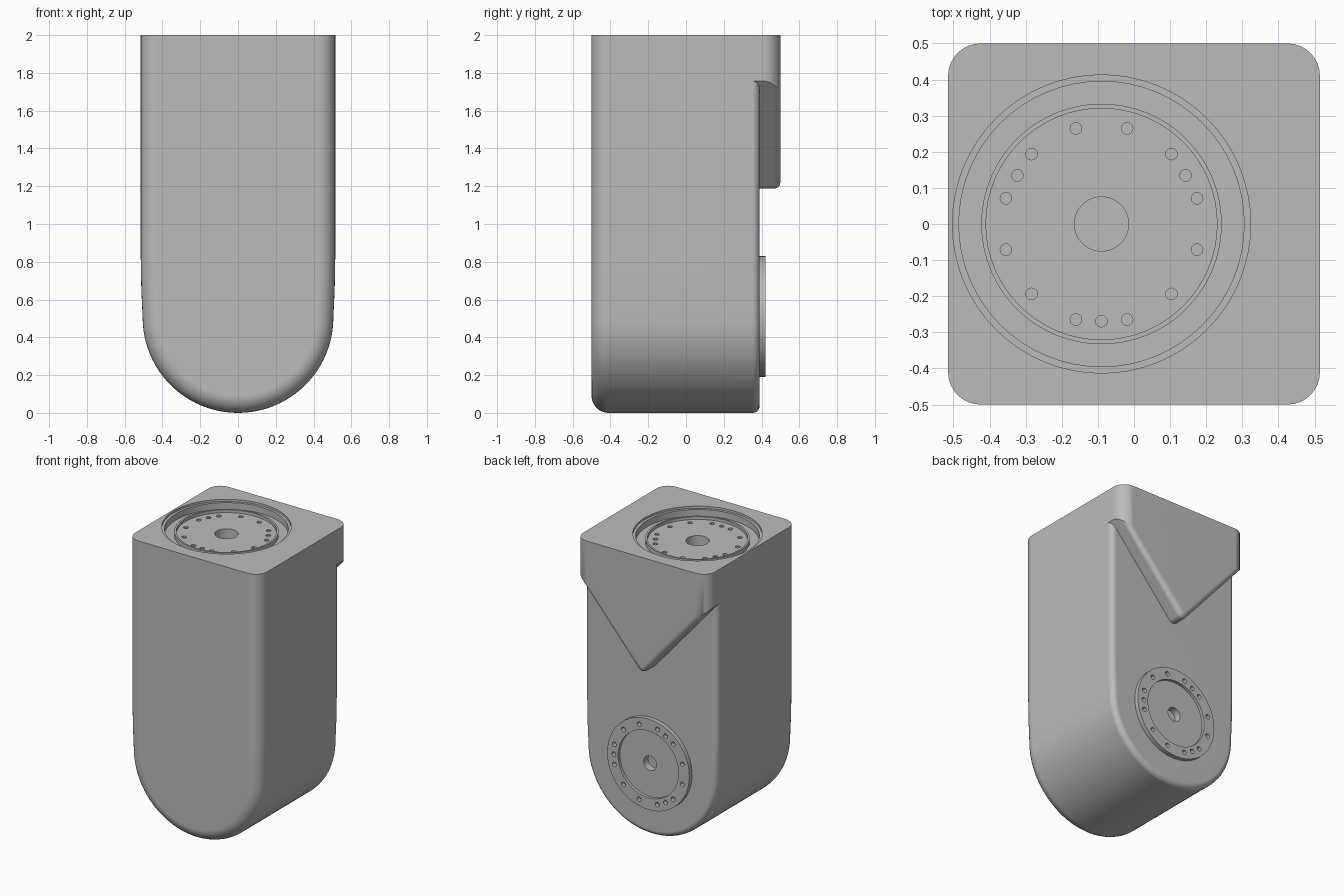
import bpy, bmesh
from math import pi, cos, sin, radians
from mathutils import Matrix

if "Cube" in bpy.data.objects:
    bpy.data.objects.remove(bpy.data.objects["Cube"])

grey = bpy.data.materials.new("housing_grey")
grey.use_nodes = True
colour = (0.5, 0.5, 0.5, 1)
grey.diffuse_color = colour
grey.node_tree.nodes["Principled BSDF"].inputs["Base Color"].default_value = colour

HALF_W, TOP, FRONT, BACK, REAR = 0.515, 2.0, -0.5, 0.39, 0.5


def to_object(bm, name):
    bmesh.ops.recalc_face_normals(bm, faces=bm.faces)
    mesh = bpy.data.meshes.new(name)
    bm.to_mesh(mesh)
    bm.free()
    mesh.materials.append(grey)
    obj = bpy.data.objects.new(name, mesh)
    bpy.context.collection.objects.link(obj)
    return obj


def prism(points, vector):
    """Closed polygon extruded along a vector."""
    bm = bmesh.new()
    face = bm.faces.new([bm.verts.new(p) for p in points])
    out = bmesh.ops.extrude_face_region(bm, geom=[face], use_keep_orig=True)
    verts = [v for v in out["geom"] if isinstance(v, bmesh.types.BMVert)]
    bmesh.ops.translate(bm, verts=verts, vec=vector)
    return bm


def round_edges(bm, test, radius, segments):
    edges = [e for e in bm.edges if test(*[v.co for v in e.verts])]
    bmesh.ops.bevel(bm, geom=edges, offset=radius, offset_type="OFFSET",
                    segments=segments, profile=0.5, affect="EDGES", clamp_overlap=False)


def lathe(name, profile, matrix, steps=64):
    """Solid of revolution; the profile starts and ends on the axis."""
    bm = bmesh.new()
    rings = []
    for r, h in profile:
        count = steps if r else 1
        rings.append([bm.verts.new((r * cos(2 * pi * i / steps), r * sin(2 * pi * i / steps), h))
                      for i in range(count)])
    for a, b in zip(rings, rings[1:]):
        for i in range(steps):
            j = (i + 1) % steps
            quad = [a[i % len(a)], a[j % len(a)], b[j % len(b)], b[i % len(b)]]
            bm.faces.new(list(dict.fromkeys(quad)))
    bm.transform(matrix)
    return to_object(bm, name)


def bolt_holes(extra_angles, height, depth, matrix):
    """Twelve evenly spaced pins plus three locating pins, used as a cutter."""
    bm = bmesh.new()
    pins = [(0.274, 15 + 30 * i) for i in range(12)] + [(0.269, a) for a in extra_angles]
    for r, a in pins:
        a = radians(a)
        place = Matrix.Translation((r * cos(a), r * sin(a), height))
        bmesh.ops.create_cone(bm, cap_ends=True, segments=16, radius1=0.016, radius2=0.016,
                              depth=2 * depth, matrix=matrix @ place)
    return to_object(bm, "hole_cutter")


def combine(obj, other, operation):
    """Apply a boolean and remove the helper."""
    other.hide_render = True
    mod = obj.modifiers.new("cut", "BOOLEAN")
    mod.operation, mod.solver, mod.object = operation, "EXACT", other
    graph = bpy.context.evaluated_depsgraph_get()
    mesh = bpy.data.meshes.new_from_object(obj.evaluated_get(graph))
    obj.modifiers.clear()
    obj.data = mesh
    bpy.data.objects.remove(other)


# Main body: straight sides running into a round foot, extruded front to back
R = 0.505
outline = [(HALF_W, TOP), (HALF_W, 0.82), (0.512, 0.66)]
outline += [(R * cos(-pi * i / 48), R + R * sin(-pi * i / 48)) for i in range(49)]
outline += [(-0.512, 0.66), (-HALF_W, 0.82), (-HALF_W, TOP)]
bm = prism([(x, FRONT, z) for x, z in outline], (0, BACK - FRONT, 0))


def rim(y):
    return lambda a, b: (abs(a.y - y) < 1e-4 and abs(b.y - y) < 1e-4
                         and min(a.z, b.z) < TOP - 1e-4)


round_edges(bm, rim(FRONT), 0.09, 8)
round_edges(bm, rim(BACK), 0.038, 5)
body = to_object(bm, "body")

# Rear wedge: V-shaped overhang clipped to the rounded plan of the body
slope = 1.15
tip = 1.165
vee = [(-0.8, TOP), (-0.8, tip + 0.8 * slope), (0, tip),
       (0.8, tip + 0.8 * slope), (0.8, TOP)]
vee[0], vee[4] = (-0.8, 2.4), (0.8, 2.4)
bm = prism([(x, 0.3, z) for x, z in vee], (0, REAR - 0.3, 0))
round_edges(bm, lambda a, b: abs(a.x) < 1e-4 and abs(b.x) < 1e-4, 0.05, 6)
round_edges(bm, lambda a, b: min(a.y, b.y) > REAR - 1e-4 and max(a.z, b.z) < 2.2, 0.035, 5)
wedge = to_object(bm, "rear_wedge")
plan = [(-HALF_W, 0.2), (HALF_W, 0.2), (HALF_W, REAR), (-HALF_W, REAR)]
bm = prism([(x, y, 1) for x, y in plan], (0, 0, TOP - 1))
round_edges(bm, lambda a, b: abs(a.z - b.z) > 0.5 and a.y > 0.4, 0.09, 8)
combine(wedge, to_object(bm, "plan_clip"), "INTERSECT")
combine(body, wedge, "UNION")

# Stepped round recess in the top and a pocket behind the rear flange
on_top = Matrix.Translation((-0.09, 0, TOP))
on_back = Matrix.Translation((0, BACK, 0.51)) @ Matrix.Rotation(-pi / 2, 4, "X")
combine(body, lathe("recess_cutter", [(0, 0.1), (0.413, 0.1), (0.413, -0.015), (0.395, -0.015),
                                      (0.395, -0.06), (0.1, -0.06), (0.1, -0.16), (0, -0.16)],
                    on_top), "DIFFERENCE")
combine(body, lathe("pocket_cutter", [(0, 0.05), (0.3, 0.05), (0.3, -0.06), (0, -0.06)],
                    on_back), "DIFFERENCE")

# Turntable in the top recess: raised lip, flat disc, centre bore and bolt holes
turntable = lathe("turntable", [(0, -0.12), (0.075, -0.12), (0.075, -0.05), (0.32, -0.05),
                                (0.32, -0.03), (0.333, -0.03), (0.333, -0.08),
                                (0.09, -0.08), (0.09, -0.15), (0, -0.15)], on_top)
combine(turntable, bolt_holes((30, 150, 270), -0.05, 0.022, on_top), "DIFFERENCE")

# Rear flange: raised bolt ring around a sunken disc with a centre bore
flange = lathe("rear_flange", [(0, -0.04), (0.05, -0.04), (0.05, 0.01), (0.235, 0.01),
                               (0.235, 0.03), (0.32, 0.03), (0.32, -0.02),
                               (0.31, -0.058), (0, -0.058)], on_back)
combine(flange, bolt_holes((0, 120, 240), 0.03, 0.03, on_back), "DIFFERENCE")

# Smooth curved walls, keep machined edges crisp
for obj in (body, turntable, flange):
    bpy.ops.object.select_all(action="DESELECT")
    obj.select_set(True)
    bpy.context.view_layer.objects.active = obj
    bpy.ops.object.shade_smooth_by_angle(angle=radians(30))
    weighted = obj.modifiers.new("even_shading", "WEIGHTED_NORMAL")
    weighted.keep_sharp = True
